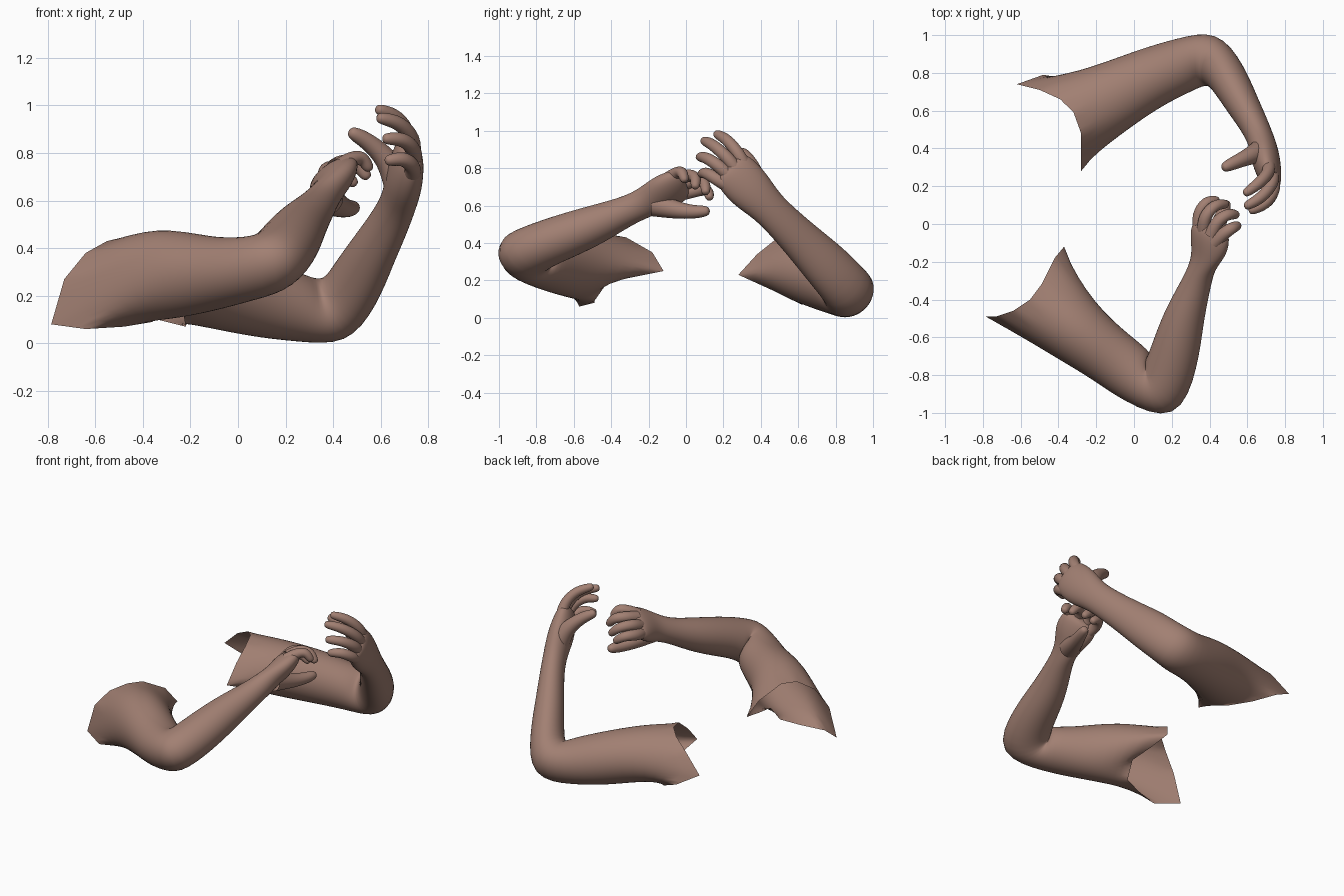
import bpy
import bmesh
from math import sin, cos, pi
from mathutils import Vector

cube = bpy.data.objects.get("Cube")
if cube:
    bpy.data.objects.remove(cube, do_unlink=True)

# Skin material
SKIN = (0.36, 0.215, 0.17, 1.0)
skin = bpy.data.materials.new("warm_skin")
skin.use_nodes = True
skin.diffuse_color = SKIN
skin.node_tree.nodes["Principled BSDF"].inputs["Base Color"].default_value = SKIN
UP = Vector((0, 0, 1))


def finish(name, bm):
    """Turn a bmesh into a smooth, subdivided skin object."""
    bmesh.ops.recalc_face_normals(bm, faces=bm.faces[:])
    for face in bm.faces:
        face.smooth = True
    mesh = bpy.data.meshes.new(name)
    bm.to_mesh(mesh)
    bm.free()
    mesh.materials.append(skin)
    obj = bpy.data.objects.new(name, mesh)
    bpy.context.collection.objects.link(obj)
    subsurf = obj.modifiers.new("smooth_surface", 'SUBSURF')
    subsurf.levels = subsurf.render_levels = 2


def loft(name, rings, ref, side=1, count=12, opening=None):
    """Skin elliptical rings (x, y, z, half width, half height, roll)."""
    centres = [Vector(ring[:3]) for ring in rings]
    # control cage is enlarged to offset the subdivision shrinkage
    grow = 3 / (2 + cos(2 * pi / count))
    path = list(centres)
    loops = []
    if opening:
        edge = [Vector(p) for p in opening]
        path.insert(0, sum(edge, Vector()) / count)
        loops.append(edge)
    shift = len(path) - len(centres)
    for i, (x, y, z, wide, high, roll) in enumerate(rings):
        before = path[max(i + shift - 1, 0)]
        after = path[min(i + shift + 1, len(path) - 1)]
        t = (after - before).normalized()
        v0 = (ref - t * ref.dot(t)).normalized()
        u0 = side * ref.cross(t).normalized()
        u = u0 * cos(roll) + v0 * sin(roll)
        v = v0 * cos(roll) - u0 * sin(roll)
        loop = []
        for k in range(count):
            a = 2 * pi * k / count
            loop.append(centres[i] + grow * (u * wide * cos(a) + v * high * sin(a)))
        loops.append(loop)
    bm = bmesh.new()
    crease = bm.verts.layers.float.new("crease_vert")
    grid = [[bm.verts.new(p) for p in loop] for loop in loops]
    for lower, upper in zip(grid, grid[1:]):
        for k in range(count):
            n = (k + 1) % count
            bm.faces.new((lower[k], lower[n], upper[n], upper[k]))
    bm.faces.new(grid[-1])
    # keep the ragged shoulder edge pointed
    if opening:
        for vert in grid[0]:
            vert[crease] = 1.0
    finish(name, bm)


def digit(name, joints, ref, radius, taper):
    """Tapered finger through its joints, with a rounded tip."""
    points = [Vector(p) for p in joints]
    tip = points[-1] + (points[-1] - points[-2]).normalized() * radius * 0.8
    points.append(tip)
    rings = [(*p, radius * f, radius * f, 0) for p, f in zip(points, taper)]
    loft(name, rings, ref, count=8)


FINGER_TAPER = (1.2, 1.1, 1.0, 0.85, 0.5)
THUMB_TAPER = (1.8, 1.3, 1.0, 0.85, 0.5)


def build_arm(prefix, side, opening, rings, hand_axis, digits):
    """One arm with palm, then its four fingers and thumb."""
    loft(prefix + "_arm", rings, UP, side, opening=opening)
    axis = Vector(hand_axis).normalized()
    for part, joints in digits.items():
        if part == "thumb":
            digit(prefix + "_thumb", joints, axis, 0.036, THUMB_TAPER)
        else:
            digit(prefix + "_" + part, joints, axis, 0.031, FINGER_TAPER)


# Front arm: ragged shoulder edge, from the inner tip over the top
front_opening = [
    (-.37, -.12, .25), (-.42, -.18, .35), (-.49, -.32, .43), (-.55, -.40, .43),
    (-.64, -.46, .38), (-.73, -.49, .27), (-.785, -.49, .08), (-.64, -.57, .06),
    (-.48, -.53, .07), (-.36, -.49, .09), (-.34, -.42, .19), (-.36, -.27, .22),
]
# Upper arm, elbow, forearm, wrist, palm
front_rings = [
    (-.32, -.56, .295, .175, .2, 0),
    (-.115, -.71, .29, .15, .155, 0),
    (.025, -.815, .31, .15, .135, 0),
    (.145, -.895, .335, .19, .135, 0),
    (.21, -.72, .41, .135, .125, 0),
    (.26, -.50, .49, .11, .11, 0),
    (.325, -.33, .565, .08, .08, 0),
    (.36, -.23, .61, .07, .08, .3),
    (.395, -.13, .665, .07, .12, .9),
    (.405, -.04, .71, .06, .125, .95),
    (.41, 0, .725, .035, .09, .95),
]
front_digits = {
    "index_finger": [(.35, -.04, .66), (.335, .05, .68), (.38, .12, .69), (.43, .125, .65)],
    "middle_finger": [(.37, -.04, .70), (.37, .04, .74), (.43, .105, .73), (.48, .105, .68)],
    "ring_finger": [(.41, -.06, .74), (.44, .02, .765), (.50, .055, .755), (.535, .05, .71)],
    "little_finger": [(.43, -.10, .74), (.475, -.05, .775), (.52, -.02, .785), (.545, -.01, .745)],
    "thumb": [(.38, -.16, .605), (.425, -.05, .575), (.465, .04, .565), (.485, .10, .57)],
}
build_arm("front", 1, front_opening, front_rings, (.4, -.45, .8), front_digits)

# Back arm: shoulder edge in the same order
back_opening = [
    (-.28, .28, .23), (-.28, .38, .34), (-.28, .48, .42), (-.32, .59, .44),
    (-.39, .66, .42), (-.50, .71, .36), (-.62, .74, .25), (-.48, .79, .17),
    (-.34, .72, .10), (-.22, .62, .07), (-.23, .50, .13), (-.25, .39, .18),
]
back_rings = [
    (-.17, .64, .25, .195, .17, 0),
    (.08, .775, .19, .16, .165, 0),
    (.27, .845, .145, .145, .14, 0),
    (.41, .885, .125, .15, .145, 0),
    (.49, .79, .24, .105, .14, 0),
    (.565, .65, .38, .09, .115, 0),
    (.635, .53, .50, .075, .10, 0),
    (.68, .43, .60, .07, .095, 0),
    (.698, .34, .69, .078, .125, 0),
    (.72, .25, .79, .06, .12, 0),
    (.73, .22, .82, .035, .085, 0),
]
back_digits = {
    "index_finger": [(.71, .32, .80), (.72, .28, .88), (.67, .22, .955), (.60, .17, .98)],
    "middle_finger": [(.73, .27, .79), (.74, .22, .86), (.68, .14, .93), (.605, .10, .945)],
    "ring_finger": [(.735, .23, .76), (.745, .18, .81), (.70, .105, .86), (.63, .075, .86)],
    "little_finger": [(.73, .22, .71), (.74, .165, .74), (.70, .105, .78), (.64, .085, .77)],
    "thumb": [(.67, .385, .69), (.625, .365, .78), (.545, .33, .85), (.49, .305, .88)],
}
build_arm("back", -1, back_opening, back_rings, (-.1, .5, .75), back_digits)
